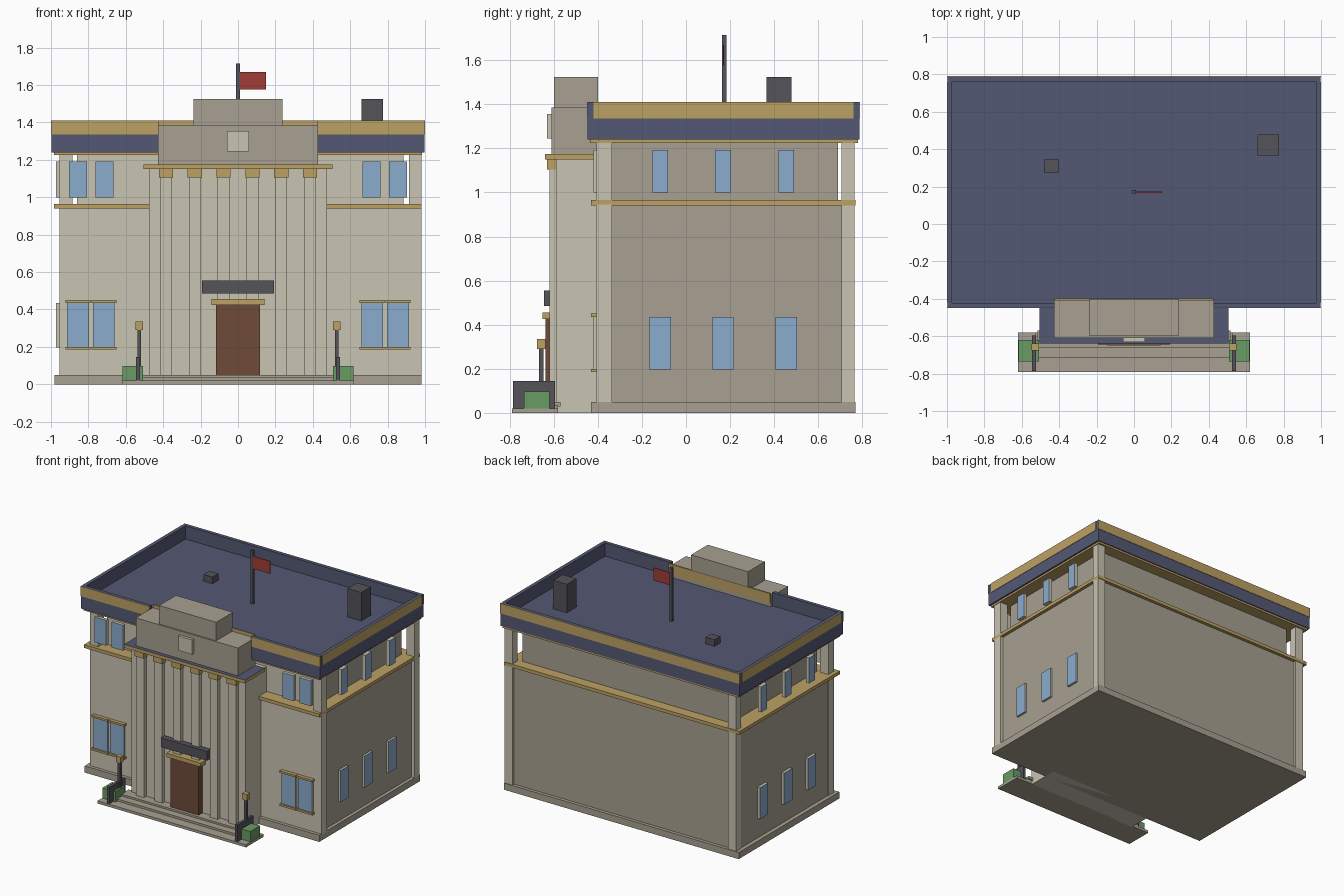
import bpy, bmesh
from mathutils import Vector

if "Cube" in bpy.data.objects:
    bpy.data.objects.remove(bpy.data.objects["Cube"])


def mat(name, rgb):
    m = bpy.data.materials.new(name)
    lin = [((c / 255 + 0.055) / 1.055) ** 2.4 for c in rgb]
    m.diffuse_color = (*lin, 1)
    m.use_nodes = True
    m.node_tree.nodes["Principled BSDF"].inputs["Base Color"].default_value = m.diffuse_color
    return m


CREAM = mat("cream stone", (201, 195, 178))
TAN = mat("tan stone", (168, 160, 145))
NAVY = mat("navy roof", (84, 89, 116))
GOLD = mat("gold trim", (188, 161, 100))
BLUE = mat("blue glass", (138, 172, 205))
DARK = mat("dark metal", (84, 83, 90))
BROWN = mat("brown door", (110, 75, 58))
RED = mat("red cloth", (160, 60, 54))
GREEN = mat("green hedge", (105, 155, 100))


def box(name, x, y, z, m, accent=None, facing=None):
    """Box from ranges; faces pointing along `facing` take the accent colour."""
    bm = bmesh.new()
    bmesh.ops.create_cube(bm, size=1)
    for v in bm.verts:
        v.co = Vector([(r[0] + r[1]) / 2 + c * (r[1] - r[0]) for r, c in zip((x, y, z), v.co)])
    bm.normal_update()
    me = bpy.data.meshes.new(name)
    me.materials.append(m)
    if accent:
        me.materials.append(accent)
        for f in bm.faces:
            if f.normal.dot(Vector(facing)) > 0.9:
                f.material_index = 1
    bm.to_mesh(me)
    bm.free()
    ob = bpy.data.objects.new(name, me)
    bpy.context.collection.objects.link(ob)
    return ob


def pair(name, x, y, z, m, **kw):
    """Box and its mirror image across x = 0."""
    box(name + "_right", x, y, z, m, **kw)
    box(name + "_left", (-x[1], -x[0]), y, z, m, **kw)


# Main body: plinth, lower storey, ledge, recessed upper storey
FRONT = (0, -1, 0)
box("plinth", (-0.98, 0.98), (-0.43, 0.77), (0, 0.05), TAN)
box("lower_walls", (-0.95, 0.955), (-0.36, 0.745), (0.04, 0.945), TAN)
box("lower_front_wall", (-0.955, 0.98), (-0.405, -0.335), (0.04, 0.945), CREAM)
box("ledge", (-0.985, 0.98), (-0.43, 0.77), (0.94, 0.965), GOLD)
box("upper_walls", (-0.86, 0.885), (-0.335, 0.69), (0.96, 1.23), TAN, CREAM, FRONT)

# Corner pillars
for side, x in (("left", (-0.955, -0.885)), ("right", (0.915, 0.98))):
    box("back_pillar_" + side, x, (0.705, 0.765), (0.04, 1.23), CREAM)
    box("front_pillar_" + side, x, (-0.405, -0.335), (0.96, 1.23), CREAM)

# Roof slab, rim with a front notch, gold bands
box("eave_trim", (-0.985, 0.985), (-0.435, 0.78), (1.225, 1.242), GOLD)
box("roof_slab", (-0.997, 0.997), (-0.447, 0.787), (1.24, 1.31), NAVY)
R = (1.30, 1.41)
box("rim_back", (-0.997, 0.997), (0.762, 0.787), R, NAVY)
pair("rim_side", (0.972, 0.997), (-0.447, 0.762), R, NAVY)
pair("rim_front", (0.425, 0.972), (-0.447, -0.422), R, NAVY)
B = (1.335, 1.41)
box("gold_band_back", (-1, 1), (0.786, 0.79), B, GOLD)
pair("gold_band_front", (0.425, 1), (-0.45, -0.446), B, GOLD)
pair("gold_band_side", (0.996, 1), (-0.42, 0.76), B, GOLD)
box("gold_band_notch", (-0.425, 0.425), (-0.41, -0.398), B, GOLD)

# Roof items
box("chimney", (0.66, 0.775), (0.365, 0.478), (1.30, 1.525), DARK)
box("roof_vent", (-0.48, -0.405), (0.275, 0.345), (1.30, 1.36), DARK)
box("flagpole", (-0.01, 0.01), (0.163, 0.183), (1.30, 1.715), DARK)
box("flag", (0.008, 0.15), (0.167, 0.173), (1.575, 1.67), RED)

# Portico with six pilasters and brackets
box("portico", (-0.475, 0.475), (-0.59, -0.34), (0, 1.155), CREAM)
for i in range(6):
    c = (i - 2.5) * 0.154
    box(f"pilaster_{i}", (c - 0.032, c + 0.032), (-0.62, -0.58), (0.03, 1.11), CREAM)
    box(f"bracket_{i}", (c - 0.038, c + 0.038), (-0.63, -0.58), (1.105, 1.152), GOLD)
box("cornice", (-0.505, 0.505), (-0.64, -0.40), (1.15, 1.175), GOLD, NAVY, (0, 0, 1))
box("parapet", (-0.427, 0.427), (-0.61, -0.402), (1.17, 1.385), TAN)
box("parapet_top", (-0.238, 0.238), (-0.60, -0.40), (1.30, 1.525), TAN)
box("emblem_plate", (-0.058, 0.058), (-0.63, -0.60), (1.245, 1.355), CREAM)

# Entrance
box("door", (-0.117, 0.117), (-0.637, -0.58), (0.04, 0.425), BROWN)
box("door_lintel", (-0.143, 0.143), (-0.65, -0.58), (0.425, 0.455), GOLD)
box("entrance_panel", (-0.193, 0.193), (-0.645, -0.60), (0.485, 0.555), DARK)

# Steps, railings, lamps, hedges
box("step_bottom", (-0.62, 0.62), (-0.79, -0.58), (0, 0.02), TAN)
box("step_middle", (-0.53, 0.53), (-0.715, -0.58), (0.015, 0.036), TAN)
box("step_top", (-0.515, 0.515), (-0.66, -0.57), (0.03, 0.05), TAN)
pair("railing", (0.525, 0.545), (-0.785, -0.595), (0.02, 0.145), DARK)
pair("lamp_post", (0.518, 0.538), (-0.668, -0.647), (0.02, 0.295), DARK)
pair("lamp_head", (0.508, 0.547), (-0.675, -0.638), (0.29, 0.335), GOLD)
pair("hedge", (0.508, 0.618), (-0.735, -0.62), (0.01, 0.098), GREEN)

# Front windows with sills and heads below, narrower ones above
for i, c in enumerate((0.717, 0.855)):
    pair(f"lower_front_window_{i}", (c - 0.058, c + 0.058), (-0.42, -0.39), (0.198, 0.437),
         CREAM, accent=BLUE, facing=FRONT)
    for part, z in (("sill", (0.185, 0.2)), ("head", (0.435, 0.45))):
        pair(f"window_{part}_{i}", (c - 0.067, c + 0.067), (-0.432, -0.39), z, GOLD)
for i, c in enumerate((0.714, 0.855)):
    pair(f"upper_front_window_{i}", (c - 0.048, c + 0.048), (-0.42, -0.395), (1.0, 1.192),
         CREAM, accent=BLUE, facing=FRONT)

# Side windows, three per storey
for i, c in enumerate((-0.117, 0.168, 0.455)):
    for storey, w, z in (("lower", 0.048, (0.197, 0.435)), ("upper", 0.036, (1.0, 1.192))):
        for side, s in (("right", 1), ("left", -1)):
            box(f"{storey}_side_window_{side}_{i}", tuple(sorted((0.945 * s, 0.972 * s))),
                (c - w, c + w), z, CREAM, BLUE, (s, 0, 0))
